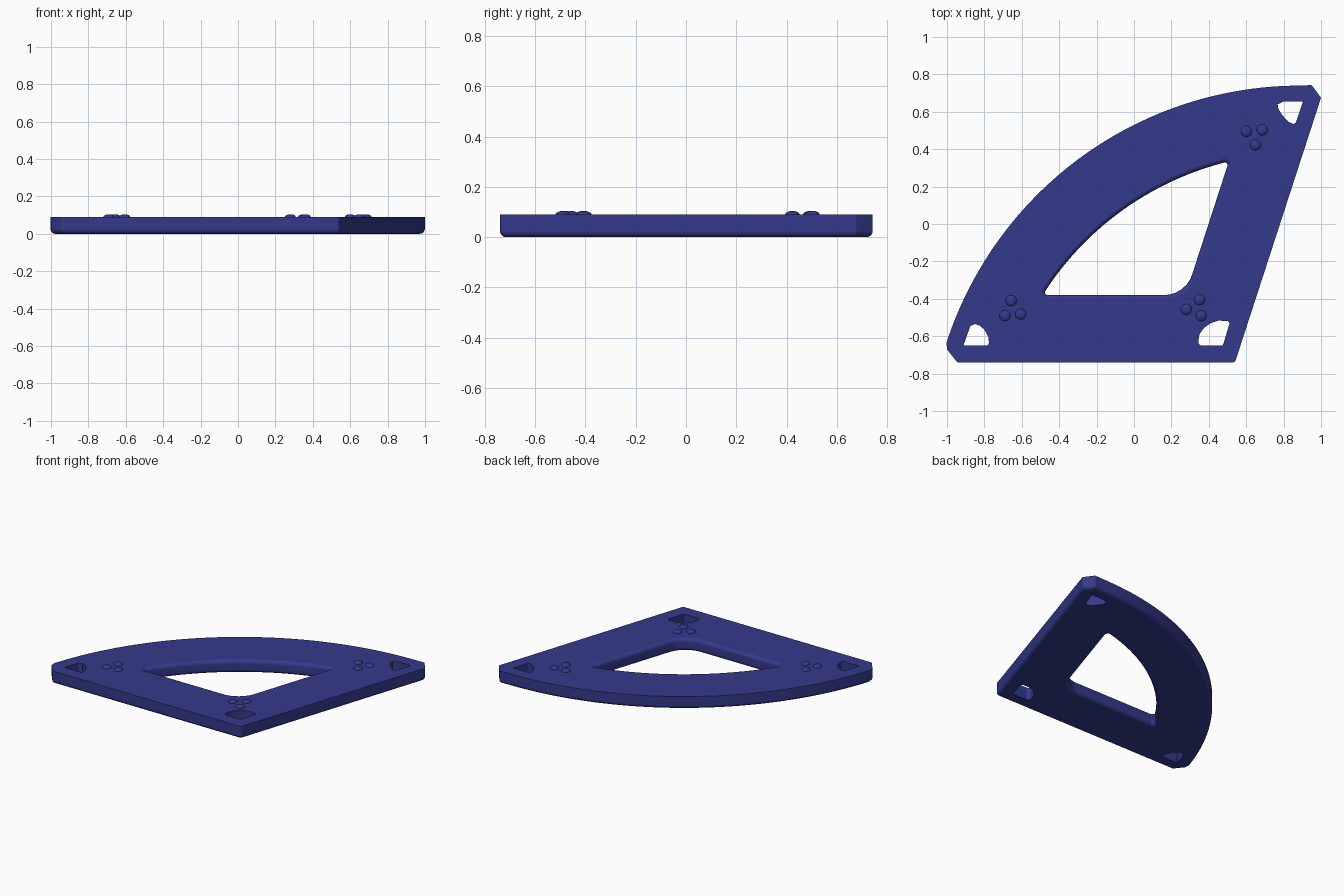
import bpy, bmesh, math
from mathutils import Vector

if "Cube" in bpy.data.objects:
    bpy.data.objects.remove(bpy.data.objects["Cube"])

TOP = 0.09
CX, CY = 0.89, -1.25          # centre of both large arcs

blue = bpy.data.materials.new("navy_blue")
blue.diffuse_color = (0.034, 0.042, 0.26, 1)
blue.use_nodes = True
blue.node_tree.nodes["Principled BSDF"].inputs["Base Color"].default_value = blue.diffuse_color


def arc(r, start, end, n):
    """Corner points along a large arc between two end positions."""
    a = math.atan2(start[1] - CY, start[0] - CX)
    b = math.atan2(end[1] - CY, end[0] - CX)
    return [(CX + r * math.cos(a + (b - a) * i / n),
             CY + r * math.sin(a + (b - a) * i / n), 0) for i in range(n + 1)]


def rounded(pts, steps=6):
    """Round the corners of counter-clockwise (x, y, radius) points."""
    out = []
    for i, (x, y, r) in enumerate(pts):
        p = Vector((x, y))
        if r == 0:
            out.append(p)
            continue
        a = (Vector(pts[i - 1][:2]) - p).normalized()
        b = (Vector(pts[(i + 1) % len(pts)][:2]) - p).normalized()
        half = a.angle(b) / 2
        c = p + (a + b).normalized() * (r / math.sin(half))
        t0, t1 = p + a * (r / math.tan(half)) - c, p + b * (r / math.tan(half)) - c
        for k in range(steps + 1):
            out.append(c + t0.lerp(t1, k / steps).normalized() * r)
    return out


def offset(pts, d):
    """Grow a counter-clockwise outline by d."""
    res = []
    for i, p in enumerate(pts):
        u = (p - pts[i - 1]).normalized()
        v = (pts[(i + 1) % len(pts)] - p).normalized()
        n1, n2 = Vector((u.y, -u.x)), Vector((v.y, -v.x))
        res.append(p + (n1 + n2) * (d / (1 + n1.dot(n2))))
    return res


def ring(corners, d):
    """Rounded outline grown or shrunk by d without folding its corners."""
    if d > 0:
        return offset(rounded(corners), d)
    moved = offset([Vector(c[:2]) for c in corners], d)
    return rounded([(p.x, p.y, c[2]) for p, c in zip(moved, corners)])


def loft(name, corners, layers):
    """Solid from one outline stacked at (z, growth) layers."""
    bm = bmesh.new()
    rings = [[bm.verts.new((p.x, p.y, z)) for p in ring(corners, d)] for z, d in layers]
    n = len(rings[0])
    for lo, hi in zip(rings, rings[1:]):
        for i in range(n):
            j = (i + 1) % n
            bm.faces.new((lo[i], lo[j], hi[j], hi[i]))
    bm.faces.new(rings[0][::-1])
    bm.faces.new(rings[-1])
    me = bpy.data.meshes.new(name)
    bm.to_mesh(me)
    bm.free()
    me.materials.append(blue)
    ob = bpy.data.objects.new(name, me)
    bpy.context.collection.objects.link(ob)
    return ob


# Quarter-round edge as (height, setback)
F, N = 0.025, 5
fillet = [(F * (1 - math.cos(math.pi / 2 * k / N)), F * (1 - math.sin(math.pi / 2 * k / N)))
          for k in range(N + 1)]

# Plate: fan outline with clipped tips and a rounded lower edge
outline = ([(0.54, -0.74, 0.02), (1.0, 0.675, 0.012), (0.95, 0.743, 0.012)]
           + arc(1.99, (0.89, 0.74), (-1.0, -0.635), 48)
           + [(-1.0, -0.67, 0.012), (-0.945, -0.74, 0.012)])
plate = loft("plate", outline, [(z, -d) for z, d in fillet] + [(TOP, 0)])

# Central window with rounded rims
window = ([(-0.488, -0.38, 0.014), (0.275, -0.38, 0.158), (0.508, 0.337, 0.014)]
          + arc(1.63, (0.508, 0.337), (-0.488, -0.38), 28)[1:-1])
cutters = [loft("window_cutter", window, [(-0.02, F)] + fillet
                + [(TOP - z, d) for z, d in fillet[::-1]] + [(TOP + 0.02, F)])]

# Small through-slots at the three corners
slots = [
    [(0.768, 0.64, 0), (0.772, 0.615, 0), (0.79, 0.585, 0), (0.825, 0.547, 0),
     (0.862, 0.53, 0.015), (0.903, 0.655, 0.004), (0.80, 0.655, 0.015)],
    [(-0.912, -0.65, 0.004), (-0.775, -0.65, 0.015), (-0.778, -0.605, 0), (-0.80, -0.565, 0),
     (-0.825, -0.543, 0), (-0.85, -0.535, 0), (-0.875, -0.545, 0.01)],
    [(0.34, -0.65, 0.02), (0.475, -0.65, 0.004), (0.515, -0.518, 0.015), (0.45, -0.517, 0),
     (0.41, -0.53, 0), (0.375, -0.555, 0), (0.35, -0.59, 0)],
]
for i, s in enumerate(slots):
    cutters.append(loft(f"slot_cutter_{i + 1}", s, [(-0.02, 0), (TOP + 0.02, 0)]))

bpy.context.view_layer.objects.active = plate
plate.select_set(True)
for c in cutters:
    m = plate.modifiers.new("cut", 'BOOLEAN')
    m.operation, m.solver, m.object = 'DIFFERENCE', 'EXACT', c
    bpy.ops.object.modifier_apply(modifier=m.name)
    bpy.data.objects.remove(c)
bpy.ops.object.shade_smooth_by_angle(angle=math.radians(30))
w = plate.modifiers.new("flat_faces", 'WEIGHTED_NORMAL')
w.keep_sharp = True

# Three groups of three low round studs
studs = [(0.60, 0.495), (0.685, 0.503), (0.65, 0.423),
         (-0.657, -0.41), (-0.69, -0.49), (-0.606, -0.482),
         (0.28, -0.457), (0.35, -0.405), (0.36, -0.49)]
for i, (x, y) in enumerate(studs):
    bpy.ops.mesh.primitive_uv_sphere_add(segments=24, ring_count=12, radius=0.029,
                                         location=(x, y, TOP))
    stud = bpy.context.object
    stud.name = f"stud_{i + 1}"
    stud.scale.z = 0.5
    stud.data.materials.append(blue)
    bpy.ops.object.shade_smooth()
